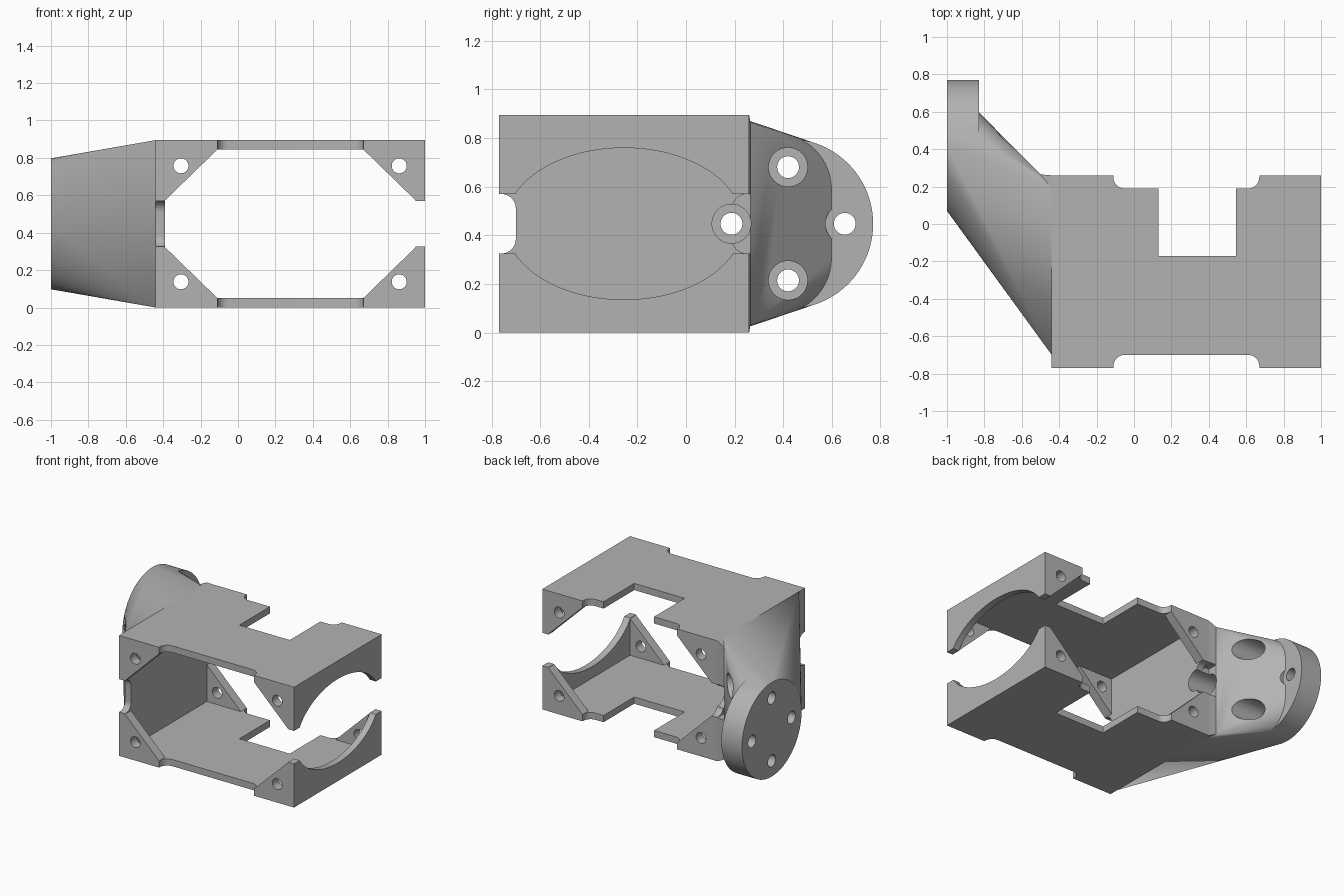
import bpy, bmesh
from math import cos, sin, pi, radians
from mathutils import Vector

cube = bpy.data.objects.get("Cube")
if cube:
    bpy.data.objects.remove(cube, do_unlink=True)

grey = bpy.data.materials.new("plain_grey")
grey.use_nodes = True
tone = (0.45, 0.45, 0.45, 1)
grey.diffuse_color = tone
grey.node_tree.nodes["Principled BSDF"].inputs["Base Color"].default_value = tone

X0, X1, Y0, Y1, H = -0.44, 1.0, -0.77, 0.26, 0.895   # frame box
T, D, R = 0.05, 0.07, 0.06          # wall thickness, recess depth, fillet
MID = H / 2
HUB_Y, HUB_R, BOLT_R = 0.42, 0.35, 0.233


def finish(name, bm):
    bmesh.ops.recalc_face_normals(bm, faces=bm.faces)
    mesh = bpy.data.meshes.new(name)
    bm.to_mesh(mesh)
    bm.free()
    obj = bpy.data.objects.new(name, mesh)
    bpy.context.collection.objects.link(obj)
    mesh.materials.append(grey)
    return obj


def prism(name, outline, axis, lo, hi):
    """Extrude a 2D outline along an axis."""
    place = {"x": lambda a, b, h: (h, a, b),
             "y": lambda a, b, h: (a, h, b),
             "z": lambda a, b, h: (a, b, h)}[axis]
    bm = bmesh.new()
    face = bm.faces.new([bm.verts.new(place(a, b, lo)) for a, b in outline])
    grown = bmesh.ops.extrude_face_region(bm, geom=[face])["geom"]
    verts = [g for g in grown if isinstance(g, bmesh.types.BMVert)]
    bmesh.ops.translate(bm, verts=verts, vec=Vector(place(0, 0, hi - lo)))
    return finish(name, bm)


def hull(name, points):
    bm = bmesh.new()
    for p in points:
        bm.verts.new(p)
    bmesh.ops.convex_hull(bm, input=bm.verts)
    return finish(name, bm)


def ring(a, b, ra, rb=None, n=48):
    rb = rb or ra
    return [(a + ra * cos(2 * pi * i / n), b + rb * sin(2 * pi * i / n)) for i in range(n)]


def arc(a, b, start, end, n=8):
    angles = [radians(start + (end - start) * i / n) for i in range(n + 1)]
    return [(a + R * cos(t), b + R * sin(t)) for t in angles]


def rect(a0, a1, b0, b1):
    return [(a0, b0), (a1, b0), (a1, b1), (a0, b1)]


def combine(obj, tool, operation="DIFFERENCE"):
    mod = obj.modifiers.new("combine", "BOOLEAN")
    mod.operation, mod.solver, mod.object = operation, "EXACT", tool
    bpy.context.view_layer.objects.active = obj
    bpy.ops.object.modifier_apply(modifier=mod.name)
    bpy.data.objects.remove(tool, do_unlink=True)


parts = []

# Top and bottom plates with filleted recesses and a rear window
L, Rt = -0.11, 0.67
plate = ([(X0, Y0), (L, Y0)] + arc(L + R, Y0 + D - R, 180, 90)
         + arc(Rt - R, Y0 + D - R, 90, 0) + [(Rt, Y0), (X1, Y0), (X1, Y1), (Rt, Y1)]
         + arc(Rt - R, Y1 - D + R, 0, -90)
         + [(0.545, Y1 - D), (0.545, -0.17), (0.13, -0.17), (0.13, Y1 - D)]
         + arc(L + R, Y1 - D + R, -90, -180) + [(L, Y1), (X0, Y1)])
parts.append(prism("bottom_plate", plate, "z", 0, T))
parts.append(prism("top_plate", plate, "z", H - T, H))

# Solid side wall with a notch at the front and rear edges
N0, N1 = 0.325, 0.57
wall = ([(Y0, T), (Y1, T), (Y1, N0)] + arc(Y1 - D + R, N0 + R, -90, -180)
        + arc(Y1 - D + R, N1 - R, 180, 90)
        + [(Y1, N1), (Y1, H - T), (Y0, H - T), (Y0, N1)]
        + arc(Y0 + D - R, N1 - R, 90, 0) + arc(Y0 + D - R, N0 + R, 0, -90) + [(Y0, N0)])
closed_wall = prism("closed_wall", wall, "x", X0, X0 + T)
parts.append(closed_wall)

# Open side wall with an elliptical cutout
open_wall = prism("open_wall", rect(Y0, Y1, T, H - T), "x", X1 - T, X1)
combine(open_wall, prism("cutter", ring(-0.255, MID, 0.487, 0.312, 96), "x", 0.8, 1.2))
combine(open_wall, prism("cutter", rect(-1, 1, N0, N1), "x", 0.8, 1.2))
parts.append(open_wall)

# Corner gussets with screw holes
for x_name, x, way, hole_x in (("closed", X0 + T, 1, -0.305), ("open", X1 - T, -1, 0.862)):
    for y_name, y in (("front", Y0), ("rear", Y1 - D)):
        for z_name, flip in (("upper", 1), ("lower", -1)):
            inner = MID + flip * (MID - T)
            tri = [(x, inner), (x + way * 0.28, inner), (x, MID + flip * 0.125)]
            gusset = prism(f"{z_name}_{y_name}_{x_name}_gusset", tri, "y", y, y + D)
            hole = ring(hole_x, MID + flip * 0.31, 0.04, n=32)
            combine(gusset, prism("cutter", hole, "y", y - 1, y + 1))
            parts.append(gusset)

# Tapered arm from the closed wall to the round flange
base = [(X0, y, z) for y in (Y0 + D, Y1 - D) for z in (0, H)]
shoulder = [(-0.5, Y1 + 0.005, z) for z in (0.03, H - 0.03)]
arm = hull("tapered_arm", base + shoulder + [(-1, y, z) for y, z in ring(HUB_Y, MID, HUB_R, n=96)])
combine(arm, prism("flange", ring(HUB_Y, MID, HUB_R, n=96), "x", -1, -0.83), "UNION")
parts.append(arm)

# Screw holes in the flange with wide access bores
for i in range(4):
    y = HUB_Y + BOLT_R * cos(i * pi / 2)
    z = MID + BOLT_R * sin(i * pi / 2)
    combine(arm, prism("cutter", ring(y, z, 0.045, n=32), "x", -1.2, -0.2))
    combine(arm, prism("cutter", ring(y, z, 0.08), "x", -0.83, -0.2))
combine(closed_wall, prism("cutter", ring(HUB_Y - BOLT_R, MID, 0.08), "x", -0.7, -0.2))

# Notch running into the arm at the rear
combine(arm, prism("cutter", rect(Y1 - D, Y1 + 0.04, N0, N1), "x", -0.5, -0.3))

# Wedges blending the arm into the rear edge of the wall
for name, flip in (("upper_wedge", 1), ("lower_wedge", -1)):
    pts = []
    for x, y, top in ((X0, Y1, MID), (X0, Y1 - D, MID), (-0.5, Y1 + 0.005, MID - 0.03)):
        pts += [(x, y, MID + flip * top), (x, y, MID + flip * 0.125)]
    parts.append(hull(name, pts))

# Smooth the curved surfaces and keep the edges sharp
bpy.ops.object.select_all(action="DESELECT")
for obj in parts:
    obj.select_set(True)
bpy.context.view_layer.objects.active = arm
bpy.ops.object.shade_smooth_by_angle(angle=radians(25))
